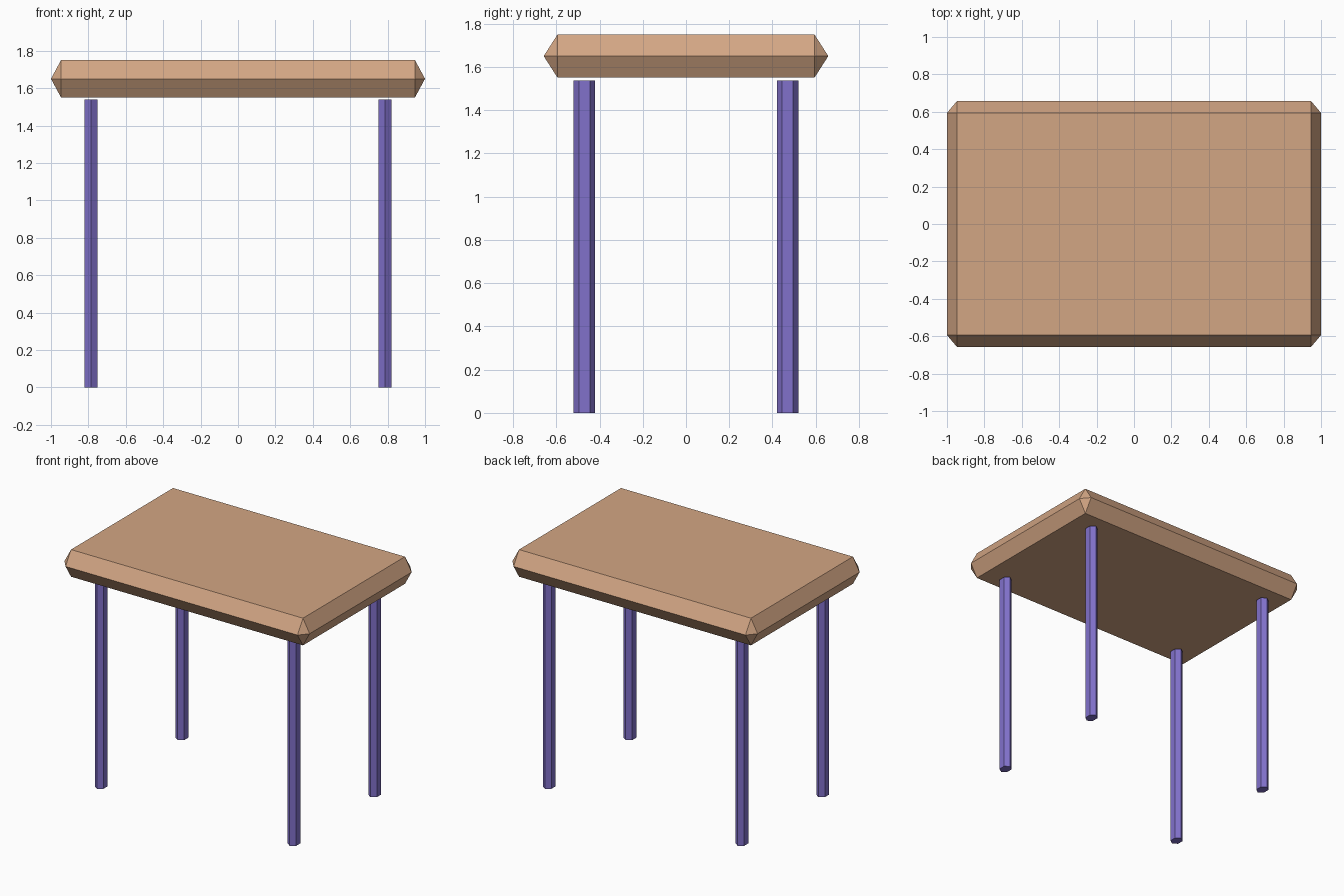
import bpy, bmesh, math
from mathutils import Matrix

if "Cube" in bpy.data.objects:
    bpy.data.objects.remove(bpy.data.objects["Cube"])


def make_material(name, color):
    mat = bpy.data.materials.new(name)
    mat.diffuse_color = (*color, 1.0)
    mat.use_nodes = True
    mat.node_tree.nodes["Principled BSDF"].inputs["Base Color"].default_value = mat.diffuse_color
    return mat


def make_object(name, bm, mat, location):
    bmesh.ops.recalc_face_normals(bm, faces=bm.faces[:])
    mesh = bpy.data.meshes.new(name)
    bm.to_mesh(mesh)
    bm.free()
    mesh.materials.append(mat)
    obj = bpy.data.objects.new(name, mesh)
    obj.location = location
    bpy.context.collection.objects.link(obj)
    return obj


wood = make_material("warm wood", (0.65, 0.38, 0.23))
purple = make_material("purple", (0.22, 0.165, 0.60))

# Tabletop: slab with edges bevelled to a ridge at mid height
HX, HY, HZ = 1.0, 0.658, 0.1
BX, BY = 0.054, 0.064
bm = bmesh.new()
for sx in (-1, 1):
    for sy in (-1, 1):
        for sz in (-1, 1):
            bm.verts.new((sx * (HX - BX), sy * (HY - BY), sz * HZ))
        bm.verts.new((sx * HX, sy * (HY - BY), 0))
        bm.verts.new((sx * (HX - BX), sy * HY, 0))
bmesh.ops.convex_hull(bm, input=bm.verts[:])
bmesh.ops.dissolve_limit(bm, angle_limit=math.radians(1),
                         verts=bm.verts[:], edges=bm.edges[:])
make_object("tabletop", bm, wood, (0, 0, 1.65))

# Legs: slightly flattened hexagonal posts, stopping just under the top
LEG_H = 1.538
for y_name, sy in (("front", -1), ("back", 1)):
    for x_name, sx in (("left", -1), ("right", 1)):
        bm = bmesh.new()
        bmesh.ops.create_cone(bm, cap_ends=True, segments=6,
                              radius1=1, radius2=1, depth=LEG_H)
        # put a corner on the y axis, then squash to the leg section
        top = max(bm.verts, key=lambda v: v.co.y)
        if top.co.y < 0.95:
            bmesh.ops.rotate(bm, verts=bm.verts[:],
                             matrix=Matrix.Rotation(math.radians(30), 3, 'Z'))
        bmesh.ops.scale(bm, verts=bm.verts[:], vec=(0.04, 0.05, 1))
        make_object(f"{y_name}_{x_name}_leg", bm, purple,
                    (sx * 0.786, sy * 0.47, LEG_H / 2))
